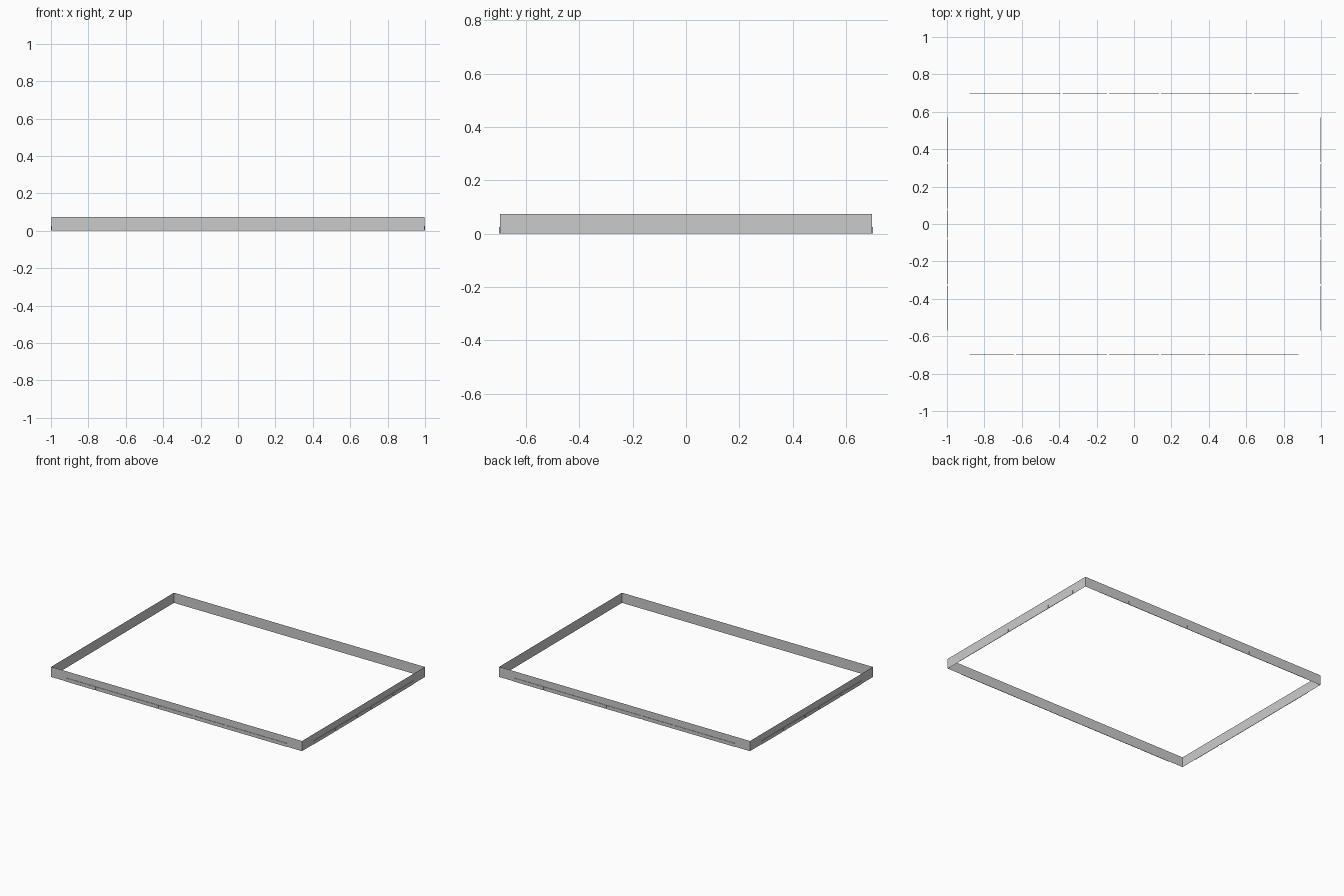
import bpy, bmesh, math
from mathutils import Matrix

if "Cube" in bpy.data.objects:
    bpy.data.objects.remove(bpy.data.objects["Cube"])

H, NH, NW, T = 0.073, 0.025, 0.011, 0.003   # wall height, notch height, notch width, lip thickness
HX, HY = 1.0, 0.70                          # outer half sizes


def make_object(name, bm, turn):
    bm.transform(Matrix.Rotation(turn, 4, 'Z'))
    me = bpy.data.meshes.new(name)
    bm.to_mesh(me)
    bm.free()
    bpy.context.collection.objects.link(bpy.data.objects.new(name, me))


def side(name, half, dist, notches, turn):
    # Thin sheet wall facing -y with slots cut in the bottom edge
    y = -dist + T
    pts = [(-half, 0)]
    for c in notches:
        a, b, k = c - NW / 2, c + NW / 2, 0.002
        pts += [(a, 0), (a, NH - k), (a + k, NH), (b - k, NH), (b, NH - k), (b, 0)]
    pts += [(half, 0), (half, H), (-half, H)]
    bm = bmesh.new()
    f = bm.faces.new([bm.verts.new((x, y, z)) for x, z in pts])
    bmesh.ops.triangulate(bm, faces=[f])
    make_object(name + "_wall", bm, turn)

    # Narrow outer lip between the slots
    bm = bmesh.new()
    for p, q in zip(notches, notches[1:]):
        a, b = p + NW / 2, q - NW / 2
        m = Matrix.Translation(((a + b) / 2, y - T / 2, NH / 2)) @ Matrix.Diagonal((b - a, T, NH, 1))
        bmesh.ops.create_cube(bm, size=1, matrix=m)
    make_object(name + "_lip", bm, turn)


LONG = [-0.885, -0.637, -0.14, 0.14, 0.387, 0.885]
SHORT = [-0.575, -0.327, -0.077, 0.077, 0.327, 0.575]

# Four sides; opposite sides are half-turn copies
for name, turn in (("front", 0), ("back", math.pi)):
    side(name, HX - T, HY, LONG, turn)
for name, turn in (("right", math.pi / 2), ("left", -math.pi / 2)):
    side(name, HY - T, HX, SHORT, turn)
